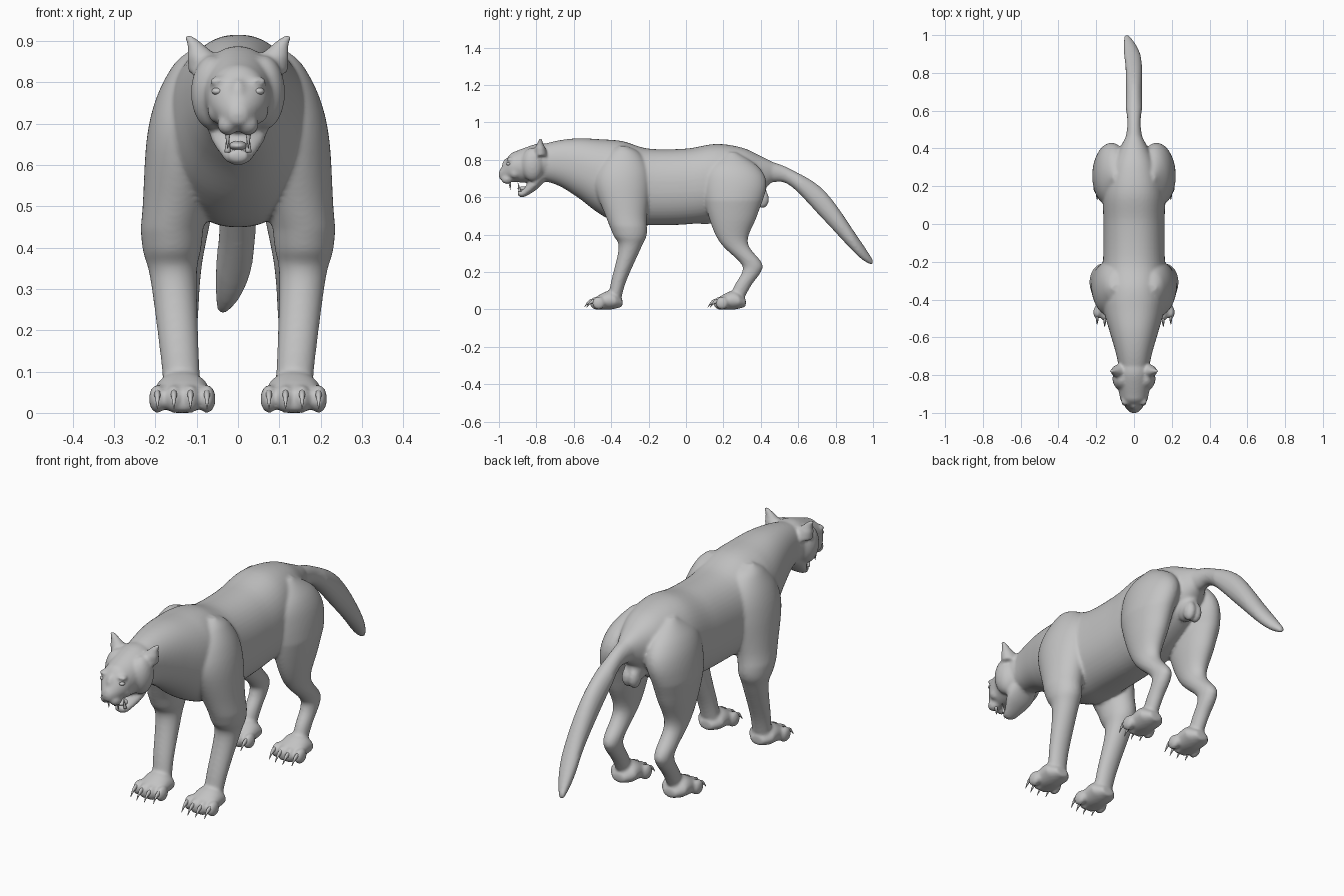
import bpy, bmesh, math
from mathutils import Vector, Matrix

default_cube = bpy.data.objects.get("Cube")
if default_cube:
    bpy.data.objects.remove(default_cube, do_unlink=True)

coat = bpy.data.materials.new("plain_grey")
coat.use_nodes = True
coat.diffuse_color = (.55, .55, .55, 1)
for node in coat.node_tree.nodes:
    if node.type == 'BSDF_PRINCIPLED':
        node.inputs["Base Color"].default_value = coat.diffuse_color


def smooth_path(stations, steps=6):
    """Interpolate the stations with a Catmull-Rom spline."""
    points = [Vector(station) for station in stations]
    points = [points[0], *points, points[-1]]
    path = []
    for before, start, end, after in zip(points, points[1:], points[2:], points[3:]):
        for step in range(steps):
            t = step / steps
            leaving, arriving = (end - before) / 2, (after - start) / 2
            ease = t * t * (3 - 2 * t)
            path.append(start.lerp(end, ease) + leaving * t * (1 - t) ** 2
                        - arriving * t * t * (1 - t))
    return path + [points[-1]]


def on_axis(position):
    return 0


def signed_power(value, power):
    return math.copysign(abs(value) ** power, value)


def loft(bm, axis, stations, ratio, widest=1, extra=0, centre=on_axis,
         side=1, back=0, power=1, sides=48):
    """Skin stations of (position, low, high); width follows the depth."""
    rings = []
    for position, low, high in smooth_path(stations):
        depth = high - low
        half = extra + min(widest, ratio * depth)
        ring = []
        for index in range(sides):
            angle = math.tau * index / sides
            across = signed_power(math.cos(angle), power)
            along = signed_power(math.sin(angle), power)
            x = side * (centre(position) + half * across)
            v = low + depth / 2 * (1 + along)
            corner = (x, position + back, v) if axis == 'y' else (x, v + back, position)
            ring.append(bm.verts.new(corner))
        rings.append(ring)
    for ring, following in zip(rings, rings[1:]):
        for index in range(sides):
            other = (index + 1) % sides
            bm.faces.new((ring[index], ring[other], following[other], following[index]))
    bm.faces.new(rings[0])
    bm.faces.new(rings[-1])


def blob(bm, centre, radii):
    """Add an ellipsoid."""
    placement = Matrix.Translation(centre) @ Matrix.Diagonal((*radii, 1))
    bmesh.ops.create_uvsphere(bm, u_segments=24, v_segments=16, radius=1, matrix=placement)


def finish(bm, name):
    """Turn the collected geometry into a smooth shaded object."""
    bmesh.ops.recalc_face_normals(bm, faces=bm.faces[:])
    mesh = bpy.data.meshes.new(name)
    bm.to_mesh(mesh)
    bm.free()
    mesh.materials.append(coat)
    mesh.shade_smooth()
    obj = bpy.data.objects.new(name, mesh)
    bpy.context.collection.objects.link(obj)
    return obj


def leg_centre(widest):
    """Legs lean out from the back to the elbow or knee, then in to the foot."""
    return lambda z: min(widest, .13 + .08 * z, .24 - .18 * z)


def paw_centre(y):
    return .135


def ear_centre(z):
    return .07 + 4 * (z - .8) ** 2


def tail_centre(y):
    return -max(0, y - .8) ** 2


body, claws, fangs, eyes, tongue = (bmesh.new() for part in range(5))

# Neck, chest, belly and rump
torso = [(-.84, .7, .86), (-.7, .67, .9), (-.58, .6, .915), (-.46, .51, .91),
         (-.34, .455, .9), (-.2, .45, .86), (0, .455, .86), (.16, .48, .885),
         (.3, .55, .865), (.4, .63, .82), (.47, .69, .785)]
loft(body, 'y', torso, ratio=.4, widest=.17, power=.9)
blob(body, (0, .37, .64), (.05, .06, .08))
blob(body, (0, .1, .485), (.025, .07, .03))

# Tail
tail = [(.36, .66, .83), (.46, .68, .79), (.56, .66, .75), (.74, .475, .635),
        (.92, .285, .385), (1, .235, .265)]
loft(body, 'y', tail, ratio=.4, widest=.044, centre=tail_centre)

# Skull with muzzle, bridge and nose, then the open lower jaw
skull = [(-.74, .7, .885), (-.8, .68, .885), (-.9, .68, .85), (-.94, .685, .83),
         (-.98, .69, .77), (-1, .7, .74)]
loft(body, 'y', skull, ratio=.46, widest=.11)
blob(body, (0, -.955, .76), (.024, .03, .05))
blob(body, (0, -.984, .722), (.027, .018, .02))
jaw = [(-.75, .69, .76), (-.8, .64, .73), (-.87, .6, .645), (-.9, .61, .64)]
loft(body, 'y', jaw, ratio=.8)
blob(tongue, (0, -.865, .646), (.022, .036, .012))

front_leg = [(.875, -.36, -.32), (.84, -.42, -.25), (.76, -.48, -.2), (.66, -.49, -.19),
             (.5, -.43, -.21), (.4, -.39, -.21), (.33, -.36, -.24), (.15, -.4, -.32),
             (.04, -.42, -.35)]
hind_leg = [(.84, .22, .27), (.76, .11, .39), (.66, .09, .43), (.5, .12, .38),
            (.36, .18, .33), (.25, .29, .405), (.2, .3, .4), (.13, .26, .35),
            (.04, .22, .3)]
paw = [(-.34, .015, .055), (-.4, 0, .1), (-.46, 0, .08), (-.5, .005, .05)]
claw = [(-.49, .03, .06), (-.525, .03, .05), (-.55, .01, .014)]
ear = [(.82, -.815, -.74), (.86, -.81, -.75), (.88, -.8, -.76), (.915, -.785, -.77)]
upper_fang = [(.69, -.952, -.934), (.64, -.94, -.938)]
lower_fang = [(.63, -.896, -.88), (.68, -.9, -.898)]

for side in (1, -1):
    loft(body, 'z', front_leg, ratio=.24, extra=.028, centre=leg_centre(.16), side=side)
    loft(body, 'z', hind_leg, ratio=.24, extra=.012, centre=leg_centre(.135), side=side)

    # Paws with four toes, each with a hooked claw
    for back in (0, .66):
        loft(body, 'y', paw, ratio=.8, widest=.066, centre=paw_centre, side=side, back=back)
        for toe in (-1.5, -.5, .5, 1.5):
            x = paw_centre(back) + .04 * toe
            setback = back + .012 * abs(toe)
            blob(body, (side * x, setback - .485, .034), (.021, .035, .035))
            loft(claws, 'y', claw, ratio=.33, centre=lambda y: x,
                 side=side, back=setback, sides=8)

    # Ears, jowls, brows, cheeks, lips and eyes
    loft(body, 'z', ear, ratio=.65, centre=ear_centre, side=side)
    blob(body, (side * .062, -.82, .775), (.052, .062, .09))
    blob(body, (side * .045, -.94, .802), (.026, .02, .012))
    blob(body, (side * .048, -.915, .73), (.026, .03, .03))
    blob(body, (side * .024, -.957, .697), (.026, .032, .026))
    blob(eyes, (side * .05, -.947, .778), (.014, .014, .009))

    # Upper and lower fangs
    for fang in (upper_fang, lower_fang):
        loft(fangs, 'z', fang, ratio=.5, centre=lambda z: .025, side=side, sides=8)

    # Testicles
    blob(body, (side * .016, .41, .59), (.027, .034, .048))

# Fuse the body volumes into one smooth skin
skin = finish(body, "body")
fuse = skin.modifiers.new("fuse", 'REMESH')
fuse.mode = 'VOXEL'
fuse.voxel_size = .007
fuse.use_smooth_shade = True
relax = skin.modifiers.new("relax", 'SMOOTH')
relax.factor = .5
relax.iterations = 8

finish(claws, "claws")
finish(fangs, "fangs")
finish(eyes, "eyes")
finish(tongue, "tongue")
